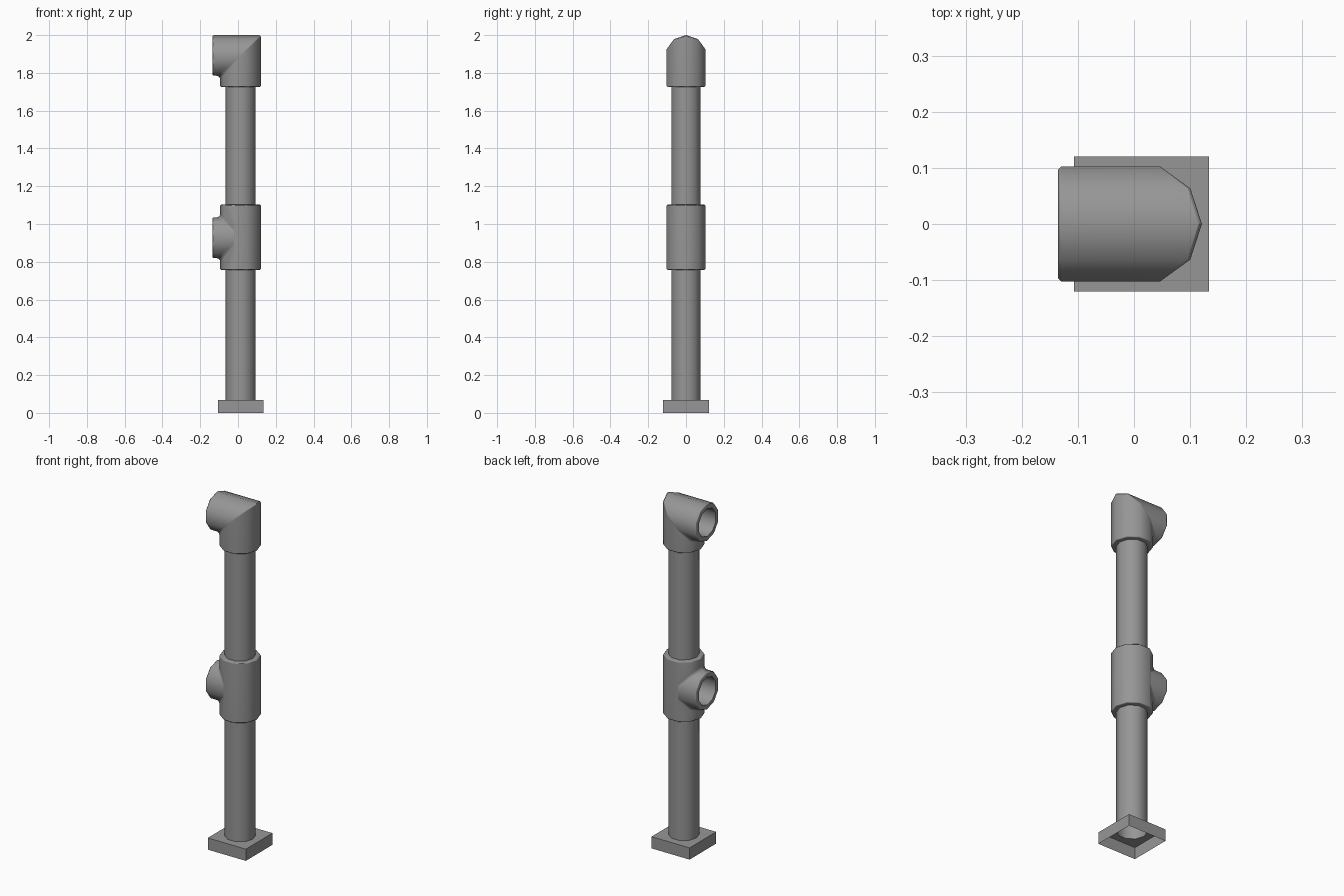
import bpy, bmesh, math

if "Cube" in bpy.data.objects:
    bpy.data.objects.remove(bpy.data.objects["Cube"])

N = 10                      # sides of every round part
CX = 0.0135                 # post axis
R_FIT, R_PIPE = 0.1075, 0.08
X_END = -0.135              # open end of the side sockets
FIL, SEG, BEV = 0.021, 3, 0.005
ANG = [2 * math.pi * k / N for k in range(N)]

grey = bpy.data.materials.new("dark_grey")
grey.diffuse_color = (0.305, 0.305, 0.305, 1)
grey.use_nodes = True
grey.node_tree.nodes["Principled BSDF"].inputs["Base Color"].default_value = grey.diffuse_color


def finish(name, bm):
    bmesh.ops.remove_doubles(bm, verts=bm.verts, dist=1e-5)
    bmesh.ops.recalc_face_normals(bm, faces=bm.faces)
    me = bpy.data.meshes.new(name)
    bm.to_mesh(me)
    bm.free()
    me.materials.append(grey)
    ob = bpy.data.objects.new(name, me)
    bpy.context.collection.objects.link(ob)
    bpy.ops.object.select_all(action='DESELECT')
    ob.select_set(True)
    bpy.context.view_layer.objects.active = ob
    bpy.ops.object.shade_smooth_by_angle(angle=math.radians(47))
    wn = ob.modifiers.new("even_shading", 'WEIGHTED_NORMAL')
    wn.keep_sharp = True


def skin(bm, rings, closed=True):
    """Join successive rings of points with quads (or triangles)."""
    for a, b in zip(rings, rings[1:]):
        n = len(a)
        for i in range(n if closed else n - 1):
            j = (i + 1) % n
            pts = []
            for p in (a[i], a[j], b[j], b[i]):
                if all(math.dist(p, q) > 1e-6 for q in pts):
                    pts.append(p)
            if len(pts) > 2:
                bm.faces.new([bm.verts.new(p) for p in pts])


def upright(r, z):
    return [(CX + r * math.cos(a), r * math.sin(a), z) for a in ANG]


def sideways(r, x, zc):
    return [(x, r * math.sin(a), zc + r * math.cos(a)) for a in ANG]


def rim_upright(z, inward):
    """Bevelled collar end, from the pipe surface to the outer wall."""
    return [upright(R_PIPE - 0.002, z), upright(R_FIT - BEV, z),
            upright(R_FIT, z + inward * BEV)]


def rim_socket(zc):
    """Bevelled open socket, from the outer wall to the inner bore."""
    return [sideways(R_FIT, X_END + BEV, zc), sideways(R_FIT - BEV, X_END, zc),
            sideways(R_PIPE, X_END, zc), sideways(R_PIPE, X_END + 0.10, zc)]


def fillet(f, t):
    """Concave corner offset: t=0 on the upright wall, t=1 on the branch."""
    a = t * math.pi / 2
    return f * (1 - math.cos(a)), f * (1 - math.sin(a))


# pipes, open ended
for name, z0, z1 in (("lower_pipe", 0.065, 0.80), ("upper_pipe", 1.06, 1.77)):
    bm = bmesh.new()
    skin(bm, [upright(R_PIPE, z0), upright(R_PIPE, z1)])
    finish(name, bm)

# mitred elbow: filleted inner corner, narrow chamfer on the outer corner
ZE = 2.0 - R_FIT
bm = bmesh.new()
rings = rim_upright(1.725, 1)
for s in range(SEG + 1):
    ring = []
    for a in ANG:
        c, t = math.cos(a), s / SEG
        if c < 0:
            dx, dz = fillet(-FIL * c, t)
        else:
            dx, dz = 0.007 * c * t, 0.007 * c * (1 - t)
        ring.append((CX + R_FIT * c - dx, R_FIT * math.sin(a),
                     ZE + R_FIT * c - dz))
    rings.append(ring)
skin(bm, rings + rim_socket(ZE))
finish("elbow_fitting", bm)

# tee: upright collar with a filleted side branch
ZT = 0.927
bm = bmesh.new()
low, high = rim_upright(0.757, 1), rim_upright(1.102, -1)
skin(bm, low)
skin(bm, high)
away = [k % N for k in range(-3, 4)]            # columns away from the branch
skin(bm, [[low[-1][k] for k in away], [high[-1][k] for k in away]], False)
branch = []
for s in range(SEG + 1):
    ring = []
    for a in ANG:
        c = abs(math.cos(a))
        dx, dz = fillet(FIL * c, s / SEG)
        ring.append((CX - R_FIT * c - dx, R_FIT * math.sin(a),
                     ZT + math.copysign(R_FIT * c + dz, math.cos(a))))
    branch.append(ring)
skin(bm, branch + rim_socket(ZT))
# collar wall above and below the branch, and the flat sides beside it
cols = range(3, 8)
skin(bm, [[high[-1][k] for k in cols],
          [branch[0][(5 - k) % N] for k in cols]], False)
skin(bm, [[low[-1][k] for k in cols], [branch[0][k] for k in cols]], False)
finish("tee_fitting", bm)

# square base plate: open below, with a round hole where the pipe meets it
bm = bmesh.new()
H = 0.1205
sq = [(CX + sx * H, sy * H) for sx, sy in ((-1, -1), (1, -1), (1, 1), (-1, 1))]
skin(bm, [[(x, y, 0) for x, y in sq], [(x, y, 0.067) for x, y in sq]])
bmesh.ops.remove_doubles(bm, verts=bm.verts, dist=1e-5)
top = [e for e in bm.edges if all(v.co.z > 0.06 for v in e.verts)]
hole = [bm.verts.new(p) for p in upright(R_PIPE, 0.067)]
top += [bm.edges.new((hole[i], hole[(i + 1) % N])) for i in range(N)]
bmesh.ops.triangle_fill(bm, edges=top, use_beauty=True)
finish("base_plate", bm)
